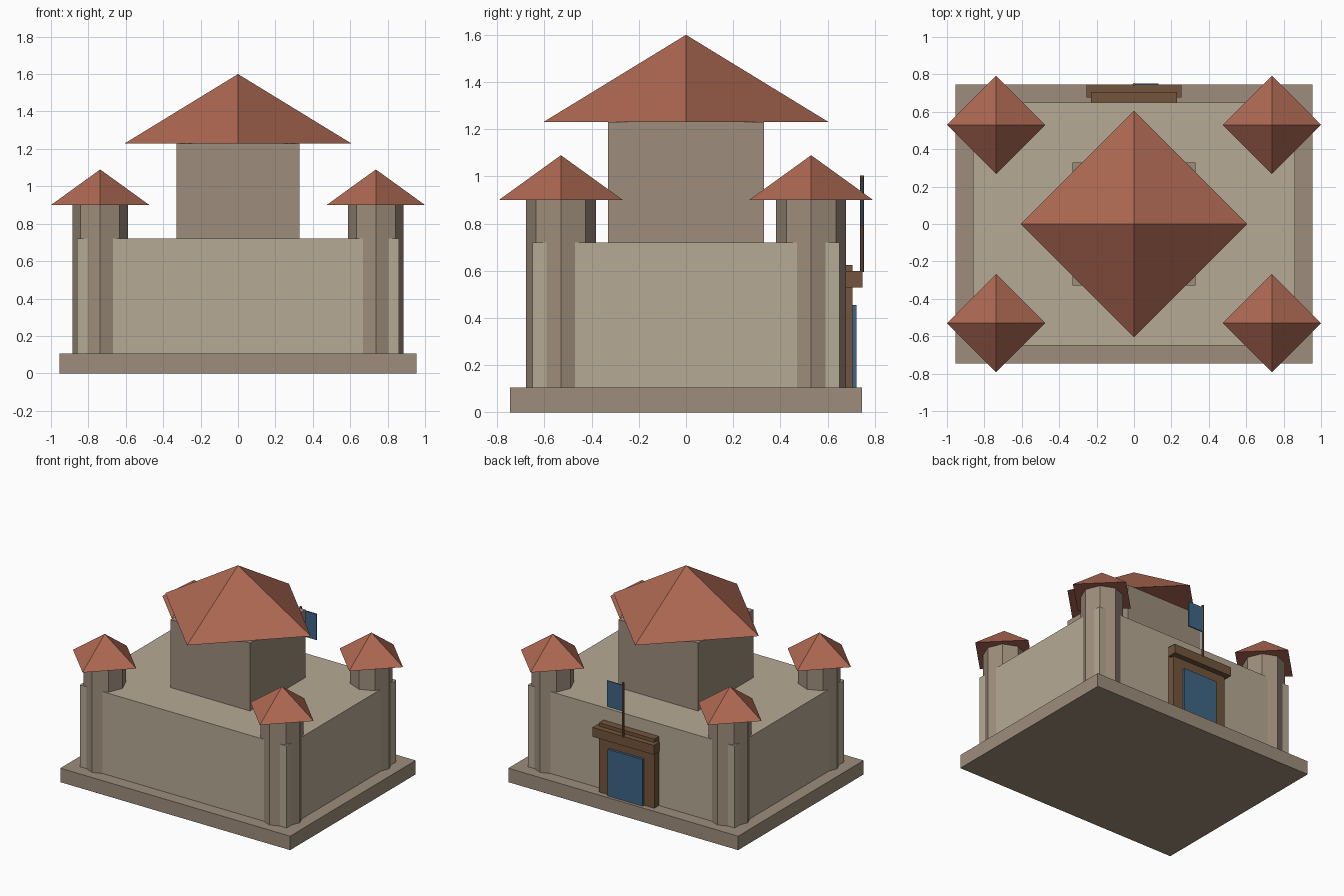
import bpy, bmesh
from mathutils import Matrix

if "Cube" in bpy.data.objects:
    bpy.data.objects.remove(bpy.data.objects["Cube"])


def material(name, rgb):
    m = bpy.data.materials.new(name)
    m.diffuse_color = (*rgb, 1)
    m.use_nodes = True
    m.node_tree.nodes["Principled BSDF"].inputs["Base Color"].default_value = m.diffuse_color
    return m


pale_stone = material("pale_stone", (0.47, 0.40, 0.30))
dark_stone = material("dark_stone", (0.34, 0.27, 0.20))
tile = material("roof_tile", (0.42, 0.14, 0.085))
wood = material("wood", (0.17, 0.09, 0.045))
blue = material("blue", (0.05, 0.13, 0.24))


def finish(name, bm, mat):
    mesh = bpy.data.meshes.new(name)
    bm.to_mesh(mesh)
    bm.free()
    mesh.materials.append(mat)
    obj = bpy.data.objects.new(name, mesh)
    bpy.context.collection.objects.link(obj)
    return obj


def box(name, x, y, z, mat):
    """Box from (min, max) ranges on each axis."""
    bm = bmesh.new()
    centre = [sum(r) / 2 for r in (x, y, z)]
    size = [r[1] - r[0] for r in (x, y, z)]
    bmesh.ops.create_cube(bm, size=1, matrix=Matrix.LocRotScale(centre, None, size))
    return finish(name, bm, mat)


def cone(name, sides, r1, r2, x, y, z, mat):
    """Upright prism or pyramid with a corner pointing along each axis."""
    bm = bmesh.new()
    bmesh.ops.create_cone(bm, cap_ends=True, segments=sides, radius1=r1, radius2=r2,
                          depth=z[1] - z[0],
                          matrix=Matrix.Translation((x, y, sum(z) / 2)))
    bmesh.ops.remove_doubles(bm, verts=bm.verts, dist=1e-5)
    return finish(name, bm, mat)


# Plinth, main walls and central keep
box("plinth", (-0.955, 0.955), (-0.745, 0.745), (0, 0.105), dark_stone)
box("main_walls", (-0.86, 0.86), (-0.65, 0.65), (0.105, 0.72), pale_stone)
box("keep", (-0.33, 0.33), (-0.33, 0.33), (0.72, 1.23), dark_stone)
cone("keep_roof", 4, 0.605, 0, 0, 0, (1.23, 1.6), tile)

# Octagonal corner towers with pyramid roofs
for sx, side in ((-1, "left"), (1, "right")):
    for sy, end in ((-1, "front"), (1, "back")):
        x, y = sx * 0.737, sy * 0.53
        cone(f"tower_{end}_{side}", 8, 0.148, 0.148, x, y, (0.105, 0.9), dark_stone)
        cone(f"tower_roof_{end}_{side}", 4, 0.263, 0, x, y, (0.9, 1.09), tile)

# Gateway in the back wall
box("gate_surround", (-0.23, 0.23), (0.65, 0.705), (0.105, 0.625), wood)
box("gate_lintel", (-0.255, 0.255), (0.677, 0.747), (0.53, 0.6), wood)
box("gate_door", (-0.145, 0.145), (0.69, 0.723), (0.105, 0.455), blue)

# Flag above the gate
cone("flag_pole", 8, 0.008, 0.008, 0, 0.746, (0.595, 1.005), wood)
box("flag", (0, 0.132), (0.742, 0.751), (0.79, 0.985), blue)
